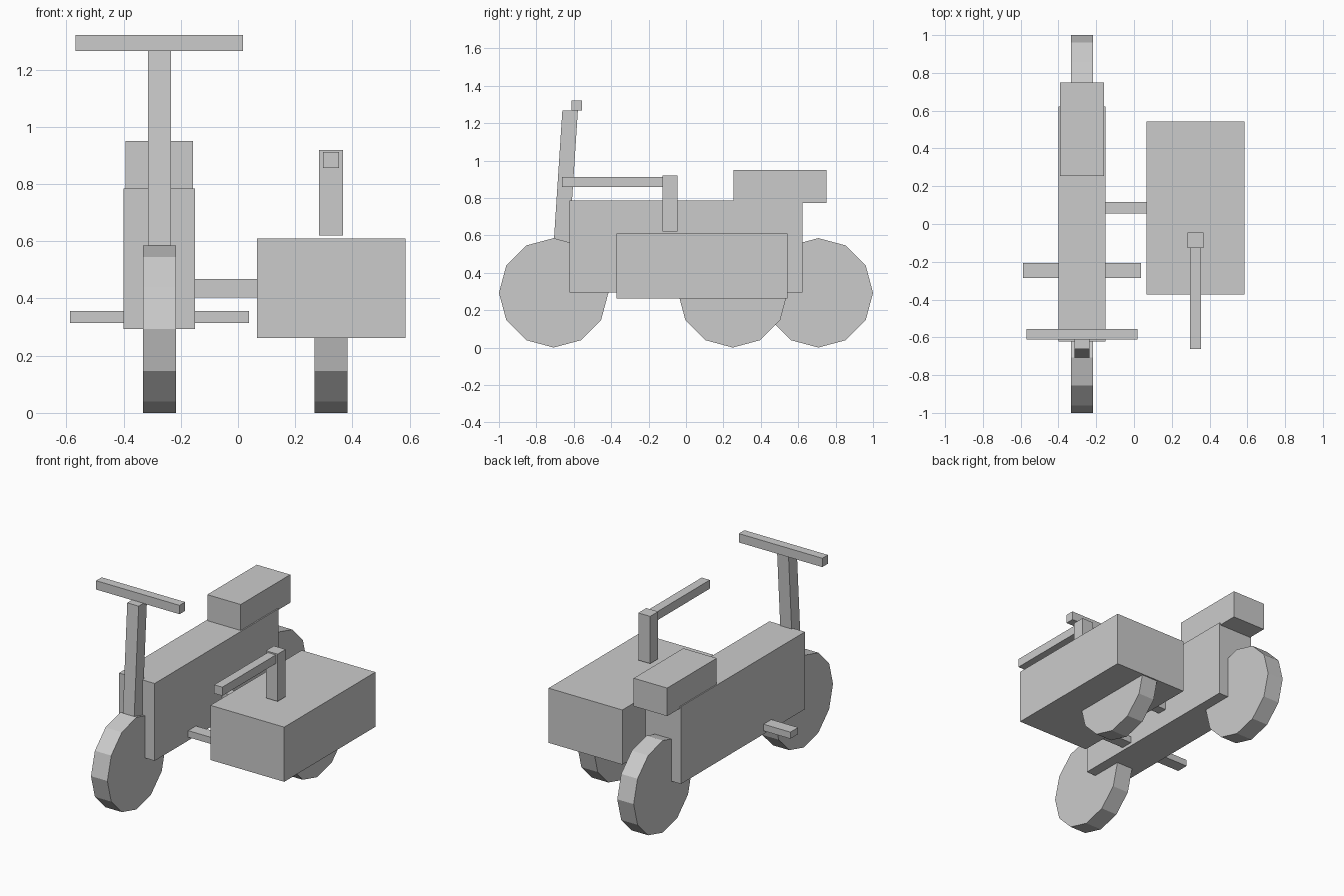
import bpy, bmesh, math
from mathutils import Matrix

if "Cube" in bpy.data.objects:
    bpy.data.objects.remove(bpy.data.objects["Cube"])


def finish(name, bm):
    bmesh.ops.recalc_face_normals(bm, faces=bm.faces[:])
    mesh = bpy.data.meshes.new(name)
    bm.to_mesh(mesh)
    bm.free()
    obj = bpy.data.objects.new(name, mesh)
    bpy.context.collection.objects.link(obj)
    return obj


def box(name, x, y, z, lean=0.0):
    """Box from (min, max) ranges; lean slides the top along y."""
    bm = bmesh.new()
    bmesh.ops.create_cube(bm, size=1)
    for v in bm.verts:
        top = v.co.z > 0
        v.co = (x[v.co.x > 0], y[v.co.y > 0] + (lean if top else 0), z[top])
    return finish(name, bm)


def wheel(name, x, y, radius=0.2925, width=0.115):
    """Twelve-sided disc with its axle along x, resting on the ground."""
    bm = bmesh.new()
    bmesh.ops.create_cone(bm, cap_ends=True, segments=12, radius1=radius,
                          radius2=radius, depth=width)
    turn = Matrix.Rotation(math.pi / 2, 4, 'Y')
    bm.transform(Matrix.Translation((x, y, radius)) @ turn)
    return finish(name, bm)


# wheels
wheel("front_wheel", -0.275, -0.7075)
wheel("rear_wheel", -0.275, 0.7075)
wheel("sidecar_wheel", 0.325, 0.25)

# motorcycle
box("body", (-0.40, -0.15), (-0.622, 0.622), (0.294, 0.785))
box("seat", (-0.393, -0.158), (0.253, 0.75), (0.772, 0.95))
box("steering_column", (-0.315, -0.235), (-0.711, -0.628), (0.50, 1.268), lean=0.05)
box("handlebar", (-0.568, 0.018), (-0.612, -0.556), (1.266, 1.322))
box("footrest", (-0.588, 0.038), (-0.285, -0.207), (0.315, 0.357))

# sidecar and its link to the motorcycle
box("sidecar", (0.067, 0.585), (-0.372, 0.543), (0.262, 0.609))
box("sidecar_link", (-0.17, 0.09), (0.055, 0.117), (0.403, 0.469))

# upright and forward bar over the sidecar
box("sidecar_post", (0.284, 0.367), (-0.126, -0.046), (0.62, 0.92))
box("sidecar_bar", (0.297, 0.354), (-0.663, -0.115), (0.857, 0.912))
